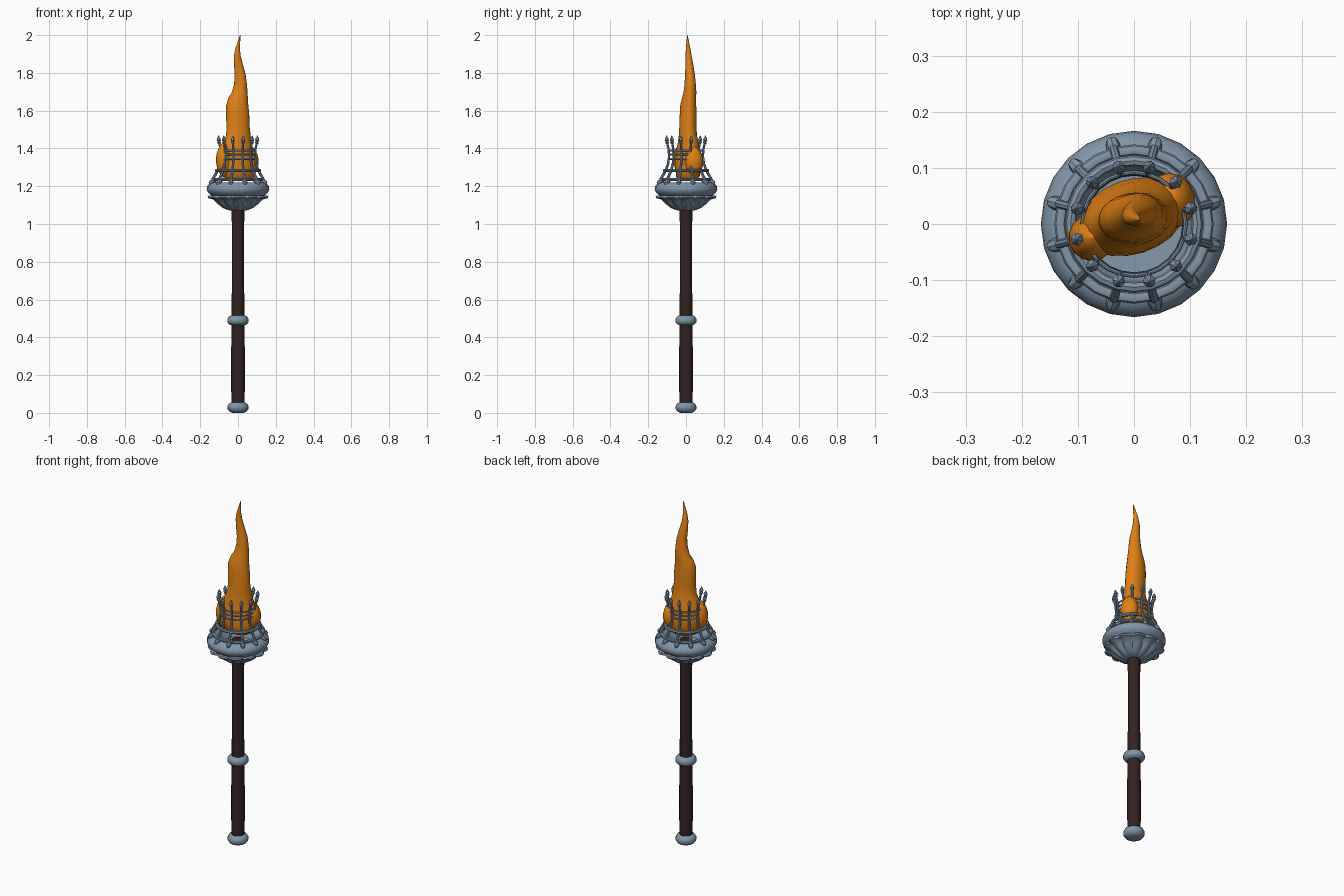
import bpy, math
from mathutils import Vector, Matrix

if "Cube" in bpy.data.objects:
    bpy.data.objects.remove(bpy.data.objects["Cube"])


def mat(name, c):
    m = bpy.data.materials.new(name)
    m.diffuse_color = (*c, 1)
    m.use_nodes = True
    m.node_tree.nodes["Principled BSDF"].inputs["Base Color"].default_value = m.diffuse_color
    return m


STEEL = mat("steel_blue", (0.22, 0.30, 0.39))
WOOD = mat("dark_wood", (0.035, 0.016, 0.016))
FIRE = mat("flame_orange", (0.74, 0.22, 0.008))


def mesh(name, verts, faces, m, angle=40):
    me = bpy.data.meshes.new(name)
    me.from_pydata(verts, [], faces)
    me.materials.append(m)
    me.validate()
    ob = bpy.data.objects.new(name, me)
    bpy.context.collection.objects.link(ob)
    bpy.ops.object.select_all(action='DESELECT')
    ob.select_set(True)
    bpy.context.view_layer.objects.active = ob
    bpy.ops.object.shade_smooth_by_angle(angle=math.radians(angle))
    return ob


def loft(rings, closed=False):
    """Skin equal-sized rings, capping the ends unless closed."""
    n = len(rings[0])
    v = [p for r in rings for p in r]
    f = []
    k = len(rings)
    for i in range(k if closed else k - 1):
        a, b = i * n, ((i + 1) % k) * n
        for j in range(n):
            q = (j + 1) % n
            f.append((a + j, a + q, b + q, b + j))
    if not closed:
        f.append(tuple(reversed(range(n))))
        f.append(tuple(range((k - 1) * n, k * n)))
    return v, f


def lathe(name, prof, n, m, flute=0, angle=40):
    rings = []
    for p in prof:
        r, z = p[0], p[1]
        amp = p[2] if len(p) > 2 else 0
        ring = []
        for j in range(n):
            t = 2 * math.pi * j / n
            s = 1 - amp * (1 - abs(math.cos(flute * t / 2)))
            ring.append((r * s * math.cos(t), r * s * math.sin(t), z))
        rings.append(ring)
    return mesh(name, *loft(rings), m, angle)


def ring(name, R, z, r, h, n=24):
    rings = []
    for i in range(n):
        t = 2 * math.pi * i / n
        rings.append([((R + r * math.cos(a)) * math.cos(t), (R + r * math.cos(a)) * math.sin(t),
                       z + h * math.sin(a)) for a in [k * math.pi / 4 for k in range(8)]])
    return mesh(name, *loft(rings, True), STEEL)


# Shaft, pommel and grip collar
lathe("handle_lower", [(0.035, 0.03), (0.037, 0.25), (0.034, 0.49)], 12, WOOD)
lathe("handle_upper", [(0.034, 0.49), (0.032, 0.8), (0.034, 1.19)], 12, WOOD)
lathe("pommel", [(0.03, 0), (0.046, 0.008), (0.055, 0.02), (0.056, 0.035), (0.048, 0.05), (0.036, 0.056)], 18, STEEL)
lathe("grip_collar", [(0.036, 0.464), (0.048, 0.47), (0.056, 0.48), (0.056, 0.498), (0.048, 0.51), (0.036, 0.516)], 18, STEEL)

# Fluted petal bowl under the rim
lathe("petal_bowl", [(0.03, 1.07), (0.05, 1.073, .08), (0.08, 1.085, .12), (0.11, 1.108, .14), (0.132, 1.13, .13),
                     (0.158, 1.137, .12), (0.161, 1.144, .12), (0.155, 1.15, .1), (0.125, 1.153), (0.03, 1.155)],
      96, STEEL, flute=12)

# Rounded rim with hollow inside
lathe("bowl_rim", [(0.125, 1.14), (0.145, 1.155), (0.16, 1.168), (0.166, 1.183), (0.163, 1.2), (0.15, 1.214),
                   (0.135, 1.221), (0.118, 1.22), (0.106, 1.21), (0.098, 1.18), (0.09, 1.165), (0.01, 1.16)], 24, STEEL)

# Cage hoops
ring("hoop_low", 0.132, 1.236, 0.010, 0.008)
ring("hoop_mid", 0.113, 1.283, 0.010, 0.009)
for i, z in enumerate((1.345, 1.368, 1.39)):
    ring("hoop_thin_%d" % i, 0.090 + 0.001 * i, z, 0.004, 0.005)


# Cage bars: swept in the radial plane, with foot and spear finial
def sweep(path, radii, ang, n=8):
    rot = Matrix.Rotation(ang, 3, 'Z')
    rings = []
    for i, (x, z) in enumerate(path):
        a, b = path[max(i - 1, 0)], path[min(i + 1, len(path) - 1)]
        t = Vector((b[0] - a[0], 0, b[1] - a[1])).normalized()
        s = Vector((0, 1, 0))
        u = s.cross(t)
        rings.append([rot @ (Vector((x, 0, z)) + radii[i] * (s * math.cos(k * 2 * math.pi / n) +
                      u * math.sin(k * 2 * math.pi / n))) for k in range(n)])
    return loft(rings)


bar = [(0.142, 1.215), (0.137, 1.24), (0.122, 1.265), (0.109, 1.29), (0.098, 1.32), (0.093, 1.36), (0.096, 1.40), (0.104, 1.432)]
foot = [(0.156, 1.209), (0.153, 1.214), (0.146, 1.221), (0.134, 1.228), (0.124, 1.231), (0.121, 1.231)]
tip = [(0.104, 1.425), (0.104, 1.432), (0.104, 1.438), (0.105, 1.444), (0.106, 1.455), (0.107, 1.468)]
for i in range(12):
    a = math.radians(15 + 30 * i)
    mesh("cage_bar_%d" % i, *sweep(bar, [.008, .008, .0075, .007, .0065, .006, .006, .006], a), STEEL)
    mesh("bar_foot_%d" % i, *sweep(foot, [.004, .010, .0125, .0125, .010, .004], a), STEEL)
    mesh("finial_%d" % i, *sweep(tip, [.006, .011, .007, .012, .008, .001], a, 6), STEEL)

# Main flame: z, centre x, centre y, half-width x, half-depth y, twist in degrees
sections = [(1.235, .005, .01, .06, .045, 15), (1.25, .005, .01, .085, .06, 15), (1.30, -.003, .012, .095, .066, 18),
            (1.34, -.005, .013, .097, .066, 20), (1.39, -.006, .012, .09, .06, 20), (1.43, -.003, .011, .078, .052, 18),
            (1.47, .002, .010, .066, .047, 12), (1.52, 0, .010, .062, .045, 8), (1.58, -.002, .011, .062, .044, 8),
            (1.63, -.004, .012, .059, .042, 8), (1.67, .001, .016, .051, .037, 5), (1.695, .009, .021, .042, .034, 0),
            (1.74, .013, .022, .034, .03, 0), (1.79, .012, .021, .029, .026, 0), (1.84, .003, .018, .024, .021, 0),
            (1.89, -.004, .014, .018, .016, 0), (1.93, -.002, .011, .012, .012, 0), (1.97, .006, .009, .006, .006, 0),
            (2.0, .011, .008, .001, .001, 0)]


def flame(name, secs, n=20):
    rings = []
    for z, cx, cy, rx, ry, d in secs:
        c, s = math.cos(math.radians(d)), math.sin(math.radians(d))
        r = []
        for k in range(n):
            x, y = rx * math.cos(2 * math.pi * k / n), ry * math.sin(2 * math.pi * k / n)
            r.append((cx + c * x - s * y, cy + s * x + c * y, z))
        rings.append(r)
    return mesh(name, *loft(rings), FIRE, 60)


flame("flame_core", sections)


# Side tongues bulging through the cage
def tongue(name, cx, cy, z0, z1, rx, ry):
    secs = []
    for i in range(11):
        t = i / 10
        w = max(math.sin(math.pi * t) ** 0.6, .02)
        secs.append((z0 + (z1 - z0) * t, cx, cy, rx * w, ry * w, 15))
    flame(name, secs, 14)


tongue("flame_tongue_left", -.075, -.024, 1.245, 1.435, .042, .042)
tongue("flame_tongue_right", .067, .042, 1.245, 1.415, .042, .05)
